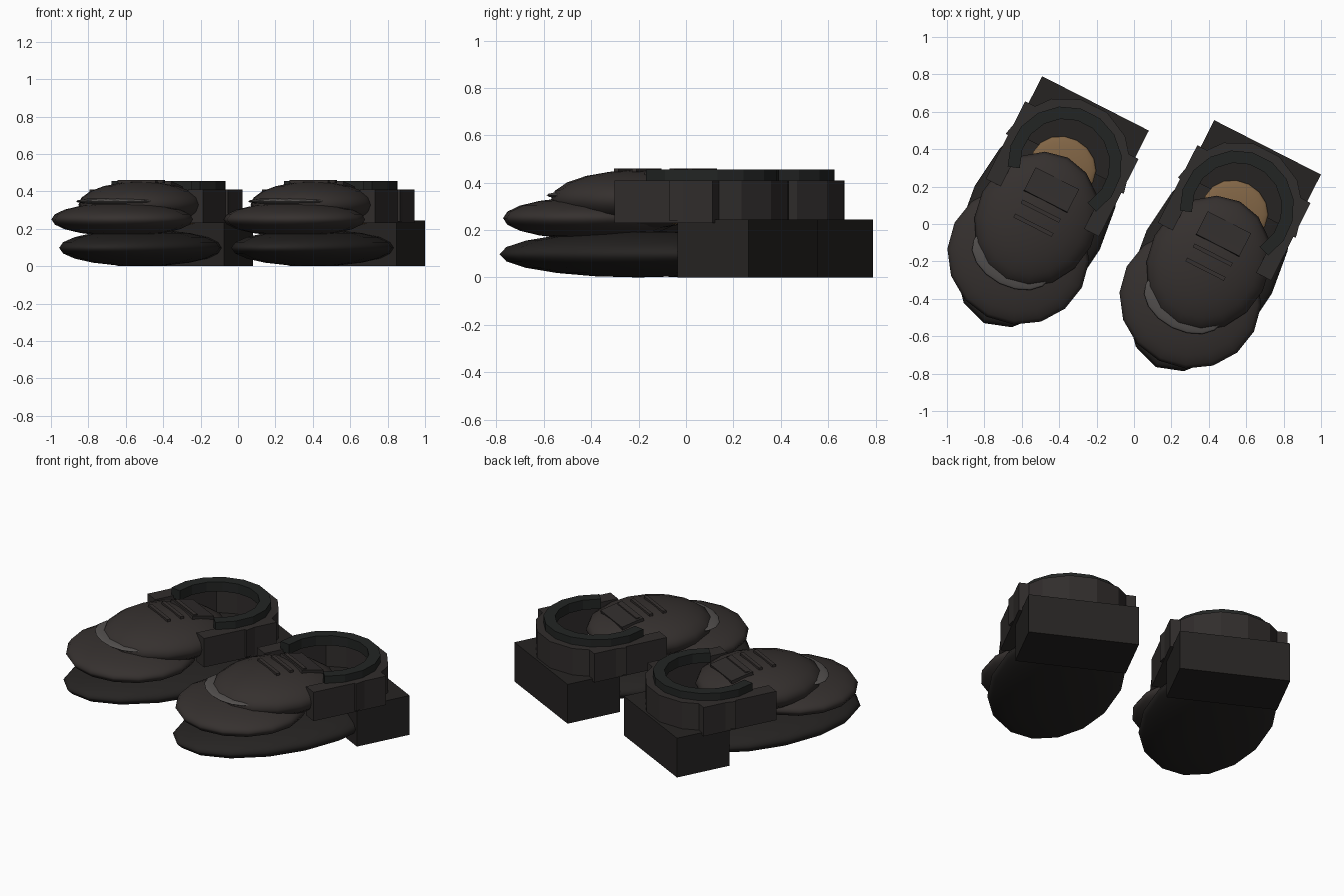
import bpy, math
from mathutils import Matrix, Vector

if "Cube" in bpy.data.objects:
    bpy.data.objects.remove(bpy.data.objects["Cube"])


def material(name, rgb):
    m = bpy.data.materials.new(name)
    m.diffuse_color = (*rgb, 1)
    m.use_nodes = True
    m.node_tree.nodes["Principled BSDF"].inputs["Base Color"].default_value = m.diffuse_color
    return m


LEATHER = material("leather", (0.036, 0.030, 0.028))
PANEL = material("panel", (0.030, 0.026, 0.025))
RUBBER = material("rubber", (0.019, 0.017, 0.016))
COLLAR = material("collar", (0.016, 0.018, 0.017))
TRIM = material("trim", (0.085, 0.078, 0.075))
INSOLE = material("insole", (0.22, 0.13, 0.06))

# Shoe frame: x across, +y towards the heel; placed and turned in the world
TURN = Matrix.Rotation(math.radians(-27), 4, 'Z')
AXIS = TURN @ Vector((-0.476, 0, 0))


def place(obj, name, local, mat, offset):
    obj.name = name
    obj.data.materials.append(mat)
    obj.matrix_world = Matrix.Translation(AXIS + Vector(offset)) @ TURN @ local


def ellipsoid(name, loc, radii, mat, offset):
    bpy.ops.mesh.primitive_uv_sphere_add(segments=16, ring_count=10, radius=1)
    bpy.ops.object.shade_smooth()
    local = Matrix.LocRotScale(Vector(loc), None, Vector(radii))
    place(bpy.context.object, name, local, mat, offset)


def box(name, loc, size, mat, offset, tilt=0, spin=0):
    bpy.ops.mesh.primitive_cube_add(size=1)
    local = (Matrix.Translation(loc) @ Matrix.Rotation(spin, 4, 'Z')
             @ Matrix.Rotation(tilt, 4, 'X') @ Matrix.Diagonal((*size, 1)))
    place(bpy.context.object, name, local, mat, offset)


def arc_of_boxes(name, center_y, z, r, thick, height, a0, a1, n, mat, offset):
    step = math.radians(a1 - a0) / n
    for i in range(n):
        a = math.radians(a0) + (i + 0.5) * step
        width = 2 * (r + thick / 2) * math.tan(step / 2)
        box(f"{name}_{i}", (r * math.cos(a), center_y + r * math.sin(a), z),
            (width, thick, height), mat, offset, spin=a - math.pi / 2)


def shoe(side, off):
    # Sole and heel
    ellipsoid(side + "_sole", (0, -0.205, 0.098), (0.375, 0.632, 0.098), RUBBER, off)
    box(side + "_heel", (0, 0.3125, 0.1225), (0.64, 0.337, 0.245), RUBBER, off)
    # Upper: toe cap, vamp, side panels and rounded heel counter
    ellipsoid(side + "_toe_cap", (0, -0.429, 0.25), (0.382, 0.37, 0.09), LEATHER, off)
    ellipsoid(side + "_vamp", (0, -0.214, 0.328), (0.325, 0.37, 0.124), LEATHER, off)
    ellipsoid(side + "_toe_seam", (-0.02, -0.46, 0.347), (0.23, 0.15, 0.02), TRIM, off)
    for s, label in ((-1, "inner"), (1, "outer")):
        box(f"{side}_{label}_panel", (s * 0.295, 0.088, 0.32), (0.09, 0.465, 0.18), PANEL, off)
    arc_of_boxes(side + "_heel_counter", 0.12, 0.325, 0.31, 0.07, 0.17, 0, 180, 7, PANEL, off)
    # Opening: padded collar and footbed
    arc_of_boxes(side + "_collar", 0.12, 0.425, 0.268, 0.065, 0.06, -30, 210, 11, COLLAR, off)
    ellipsoid(side + "_insole", (0, 0.10, 0.245), (0.18, 0.16, 0.03), INSOLE, off)
    # Tongue and laces
    box(side + "_tongue", (0, -0.04, 0.425), (0.26, 0.14, 0.03), PANEL, off, tilt=math.radians(-12))
    for i, (y, z) in enumerate(((-0.08, 0.447), (-0.165, 0.453), (-0.25, 0.453))):
        box(f"{side}_lace_{i}", (0, y, z), (0.23, 0.022, 0.014), TRIM if i < 0 else LEATHER, off)


shoe("left", (0, 0, 0))
shoe("right", (0.92, -0.235, 0))
